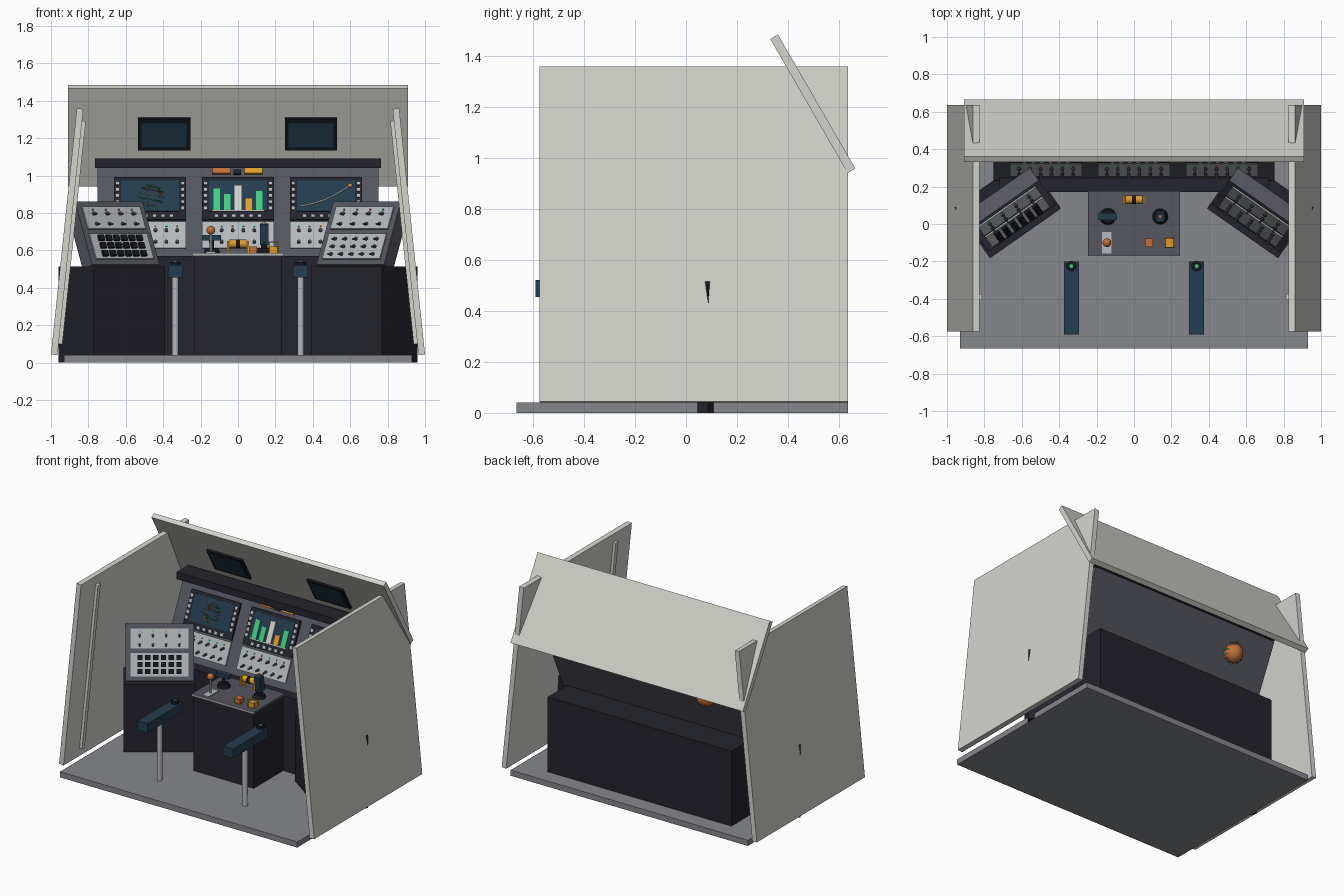
import bpy, bmesh
from math import radians, sin, cos, pi
from mathutils import Matrix, Vector

cube = bpy.data.objects.get("Cube")
if cube:
    bpy.data.objects.remove(cube)

COLOURS = {
    "shell_white": (0.66, 0.66, 0.62), "floor_grey": (0.24, 0.245, 0.265),
    "dark_navy": (0.017, 0.017, 0.026), "console_grey": (0.09, 0.094, 0.115),
    "panel_silver": (0.46, 0.48, 0.5), "screen_blue": (0.018, 0.045, 0.075),
    "orange": (0.55, 0.16, 0.035), "yellow": (0.75, 0.34, 0.02),
    "green": (0.05, 0.62, 0.22), "near_black": (0.008, 0.009, 0.014)}
mats = {}
for name, rgb in COLOURS.items():
    m = bpy.data.materials.new(name)
    m.use_nodes = True
    m.diffuse_color = (*rgb, 1)
    m.node_tree.nodes["Principled BSDF"].inputs["Base Color"].default_value = (*rgb, 1)
    mats[name] = m

T = lambda x, y, z: Matrix.Translation((x, y, z))
R = lambda deg, axis: Matrix.Rotation(radians(deg), 4, axis)
I = Matrix.Identity(4)
parts = {}


def mesh_of(name, colour):
    if name not in parts:
        parts[name] = (bmesh.new(), colour)
    return parts[name][0]


def box(name, colour, M, centre, size):
    bmesh.ops.create_cube(mesh_of(name, colour), size=1,
                          matrix=M @ T(*centre) @ Matrix.Diagonal((*size, 1)))


def plate(name, colour, M, u, v, su, sv, d, w=0):
    """Box standing on a face frame: u right, v up, d outwards."""
    box(name, colour, M, (u, v, w + d / 2), (su, sv, d))


def rod(name, colour, M, base, r, h, r2=None, seg=16):
    bmesh.ops.create_cone(mesh_of(name, colour), cap_ends=True, segments=seg, radius1=r,
                          radius2=r if r2 is None else r2, depth=h,
                          matrix=M @ T(base[0], base[1], base[2] + h / 2))


def ball(name, colour, M, centre, r):
    bmesh.ops.create_uvsphere(mesh_of(name, colour), u_segments=20, v_segments=12,
                              radius=r, matrix=M @ T(*centre))


def tube(name, colour, pts, r, cyclic=False):
    cu = bpy.data.curves.new(name, "CURVE")
    cu.dimensions, cu.bevel_depth, cu.bevel_resolution = "3D", r, 1
    sp = cu.splines.new("POLY")
    sp.points.add(len(pts) - 1)
    for p, q in zip(sp.points, pts):
        p.co = (*q, 1)
    sp.use_cyclic_u = cyclic
    cu.materials.append(mats[colour])
    bpy.context.collection.objects.link(bpy.data.objects.new(name, cu))


def toggles(name, M, u0, v0, cols, rows, du, dv, w, lamps=True):
    """Grid of toggle switches with small indicator lamps."""
    for i in range(cols):
        for j in range(rows):
            u, v = u0 + (i - (cols - 1) / 2) * du, v0 + (j - (rows - 1) / 2) * dv
            rod(name, "console_grey", M, (u, v, w), 0.01, 0.008, seg=10)
            rod(name, "console_grey", M @ T(u, v, w) @ R(25, "X"), (0, 0, 0), 0.004, 0.03, 0.006, 8)
            if lamps and j == rows - 1:
                colour = "orange" if i % 3 == 2 else "green"
                rod(name + "_lamps_" + colour, colour, M, (u, v + 0.024, w), 0.005, 0.006, seg=8)


# Floor, leaning side walls with inner ribs
box("floor", "floor_grey", I, (0, -0.015, 0.02), (1.86, 1.3, 0.04))
for s, side in ((1, "left"), (-1, "right")):
    M = T(s, 0, 0.0437) @ R(-6 * s, "Y")
    box(side + "_wall", "shell_white", M, (-0.0175 * s, 0.03, 0.6615), (0.035, 1.21, 1.323))
    box(side + "_wall_rib", "shell_white", M, (-0.045 * s, -0.39, 0.66), (0.02, 0.03, 1.2))

# Sloping roof panel with two overhead screens
M = T(0, 0.4975, 1.2125) @ R(120, "X")
box("roof_panel", "shell_white", M, (0, 0, 0), (1.82, 0.607, 0.035))
for x in (-0.395, 0.39):
    plate("overhead_screen_frames", "near_black", M, x, 0.025, 0.28, 0.195, 0.015, 0.0175)
    plate("overhead_screens", "screen_blue", M, x, 0.025, 0.24, 0.15, 0.004, 0.0325)

# Main console: base, leaning instrument board, hood
box("main_console_base", "dark_navy", I, (0, 0.345, 0.286), (1.44, 0.35, 0.57))
M = T(0, 0.245, 0.57) @ R(65, "X")
V = lambda z: (z - 0.57) / cos(radians(25))
box("instrument_board", "console_grey", M, (0, 0.245, -0.0275), (1.5, 0.55, 0.055))
box("hood", "dark_navy", I, (0, 0.47, 1.065), (1.53, 0.13, 0.05))
for x in (-0.47, 0, 0.47):
    plate("screen_frames", "dark_navy", M, x, V(0.873), 0.385, 0.25, 0.012)
    plate("screens", "screen_blue", M, x, V(0.885), 0.31, 0.18, 0.003, 0.012)
    plate("switch_panels", "panel_silver", M, x, V(0.68), 0.385, 0.155, 0.01)
    toggles("board_toggles", M, x, V(0.672), 6, 2, 0.058, 0.068, 0.01)
    for i in range(5):
        for s in (-1, 1):
            plate("screen_keys", "panel_silver", M, x + s * 0.174, V(0.82 + i * 0.033), 0.02, 0.02, 0.008, 0.012)
    for i in range(6):
        plate("screen_keys", "panel_silver", M, x + (i - 2.5) * 0.046, V(0.778), 0.022, 0.018, 0.008, 0.012)
plate("warning_lamp_orange", "orange", M, -0.088, V(1.02), 0.095, 0.03, 0.02)
plate("warning_lamp_yellow", "yellow", M, 0.083, V(1.02), 0.095, 0.03, 0.02)
plate("warning_lamp_divider", "dark_navy", M, -0.003, V(1.015), 0.04, 0.025, 0.015)

# Bar chart on the centre screen
bars = ((0.115, "green"), (0.085, "green"), (0.13, "shell_white"), (0.06, "yellow"), (0.1, "green"))
for i, (h, colour) in enumerate(bars):
    plate("chart_bars_" + colour, colour, M, (i - 2) * 0.057, V(0.808 + h / 2), 0.036, V(0.57 + h), 0.006, 0.015)
plate("chart_baseline", "shell_white", M, 0, V(0.805), 0.28, 0.005, 0.005, 0.015)

# Rising graph line on the side screen
line = [M @ Vector((0.335 + 0.265 * t, V(0.83 + 0.03 * t + 0.08 * t ** 2), 0.018))
        for t in [k / 12 for k in range(13)]]
tube("graph_line", "shell_white", line, 0.004)
ball("graph_marker", "yellow", I, line[-1], 0.012)

# Globe display with orbit rings
G = T(-0.465, 0.415, 0.872)
ball("globe", "orange", G, (0, 0.025, -0.012), 0.066)
RING = [(cos(2 * pi * k / 32), sin(2 * pi * k / 32)) for k in range(32)]
rings = ("orange", "orange", "shell_white", "green", "shell_white", "orange", "green")
for i, colour in enumerate(rings):
    a = radians(-60 + i * 20)
    tube("globe_latitude_ring", colour, [G @ R(12, "Y") @ Vector((0.08 * cos(a) * c, 0.08 * cos(a) * d, 0.08 * sin(a)))
                                         for c, d in RING], 0.003, True)
for a in (0, 60, 120):
    tube("globe_meridian_ring", "orange" if a else "shell_white",
         [G @ R(a + 15, "Z") @ Vector((0.078 * c, 0, 0.078 * d)) for c, d in RING], 0.002, True)

# Angled side consoles
for s, side in ((1, "left"), (-1, "right")):
    P = T(0.58 * s, -0.05, 0) @ R(-35 * s, "Z")
    box(side + "_console_base", "dark_navy", P, (0, 0.165, 0.258), (0.464, 0.33, 0.514))
    M = P @ T(0, 0.035, 0.525) @ R(65, "X")
    box(side + "_console_head", "console_grey", M, (0, 0.185, -0.045), (0.44, 0.37, 0.09))
    for v, h in ((0.105, 0.15), (0.272, 0.13)):
        plate(side + "_console_panels", "panel_silver", M, 0, v, 0.375, h, 0.008)
    toggles(side + "_console_toggles", M, 0, 0.265, 4, 2, 0.085, 0.06, 0.008)
    if s > 0:
        toggles("left_console_lower_toggles", M, 0, 0.102, 5, 3, 0.068, 0.045, 0.008, False)
    else:
        for i in range(6):
            for j in range(3):
                plate("right_console_keys", "screen_blue" if j % 2 else "near_black", M,
                      (i - 2.5) * 0.05, 0.105 + (j - 1) * 0.045, 0.034, 0.032, 0.014, 0.008)

# Centre pedestal
box("pedestal_base", "dark_navy", I, (0, 0.005, 0.286), (0.47, 0.33, 0.57))
box("pedestal_top", "console_grey", I, (0, 0.005, 0.578), (0.49, 0.345, 0.016))
box("pedestal_trim", "panel_silver", I, (0, -0.168, 0.578), (0.49, 0.006, 0.014))
Z = 0.586
# Thrust grip, flight stick
rod("grip_base", "near_black", I, (-0.14, 0.04, Z), 0.045, 0.025, 0.035)
rod("grip_stem", "near_black", I, (-0.14, 0.04, Z), 0.012, 0.075)
box("grip_handle", "screen_blue", I, (-0.14, 0.04, 0.668), (0.1, 0.035, 0.03))
rod("stick_base", "near_black", I, (0.14, 0.04, Z), 0.042, 0.025, 0.032)
rod("stick_shaft", "near_black", I, (0.14, 0.04, Z), 0.018, 0.08)
box("stick_handle", "screen_blue", T(0.14, 0.04, 0.685) @ R(8, "X"), (0, 0, 0), (0.045, 0.045, 0.11))
rod("stick_button", "orange", I, (0.14, 0.04, 0.735), 0.01, 0.015)
# Trim roller
rod("trim_roller", "yellow", T(-0.045, 0.13, 0.635) @ R(90, "Y"), (0, 0, 0), 0.022, 0.09)
rod("trim_roller_band", "near_black", T(-0.012, 0.13, 0.635) @ R(90, "Y"), (0, 0, 0), 0.0235, 0.024)
for x in (-0.053, 0.053):
    box("trim_roller_brackets", "yellow", I, (x, 0.13, 0.618), (0.012, 0.045, 0.064))
# Ball lever in its slot
box("lever_slot", "panel_silver", I, (-0.145, -0.1, Z + 0.004), (0.05, 0.115, 0.008))
rod("lever_rod", "panel_silver", I, (-0.145, -0.1, Z), 0.006, 0.11)
ball("lever_ball", "orange", I, (-0.145, -0.1, 0.708), 0.023)
# Guarded push buttons
for x, colour in ((0.08, "orange"), (0.19, "yellow")):
    box(colour + "_button", colour, I, (x, -0.1, 0.603), (0.045, 0.045, 0.034))
for y in (-0.125, -0.075):
    tube("button_guard", "yellow", [(0.165, y, Z), (0.165, y, 0.645), (0.215, y, 0.645), (0.215, y, Z)], 0.003)

# Armrests on posts
for x in (-0.335, 0.335):
    box("armrests", "screen_blue", I, (x, -0.395, 0.488), (0.08, 0.39, 0.066))
    rod("armrest_posts", "panel_silver", I, (x, -0.4, 0.035), 0.018, 0.425)
    rod("armrest_controllers", "near_black", I, (x, -0.225, 0.52), 0.028, 0.018)
    rod("armrest_lamps", "green", I, (x, -0.225, 0.538), 0.01, 0.005)

# Turn the collected geometry into objects
for name, (bm, colour) in parts.items():
    me = bpy.data.meshes.new(name)
    bm.to_mesh(me)
    bm.free()
    me.materials.append(mats[colour])
    ob = bpy.data.objects.new(name, me)
    bpy.context.collection.objects.link(ob)
    bpy.ops.object.select_all(action="DESELECT")
    ob.select_set(True)
    bpy.context.view_layer.objects.active = ob
    bpy.ops.object.shade_smooth_by_angle(angle=radians(35))
